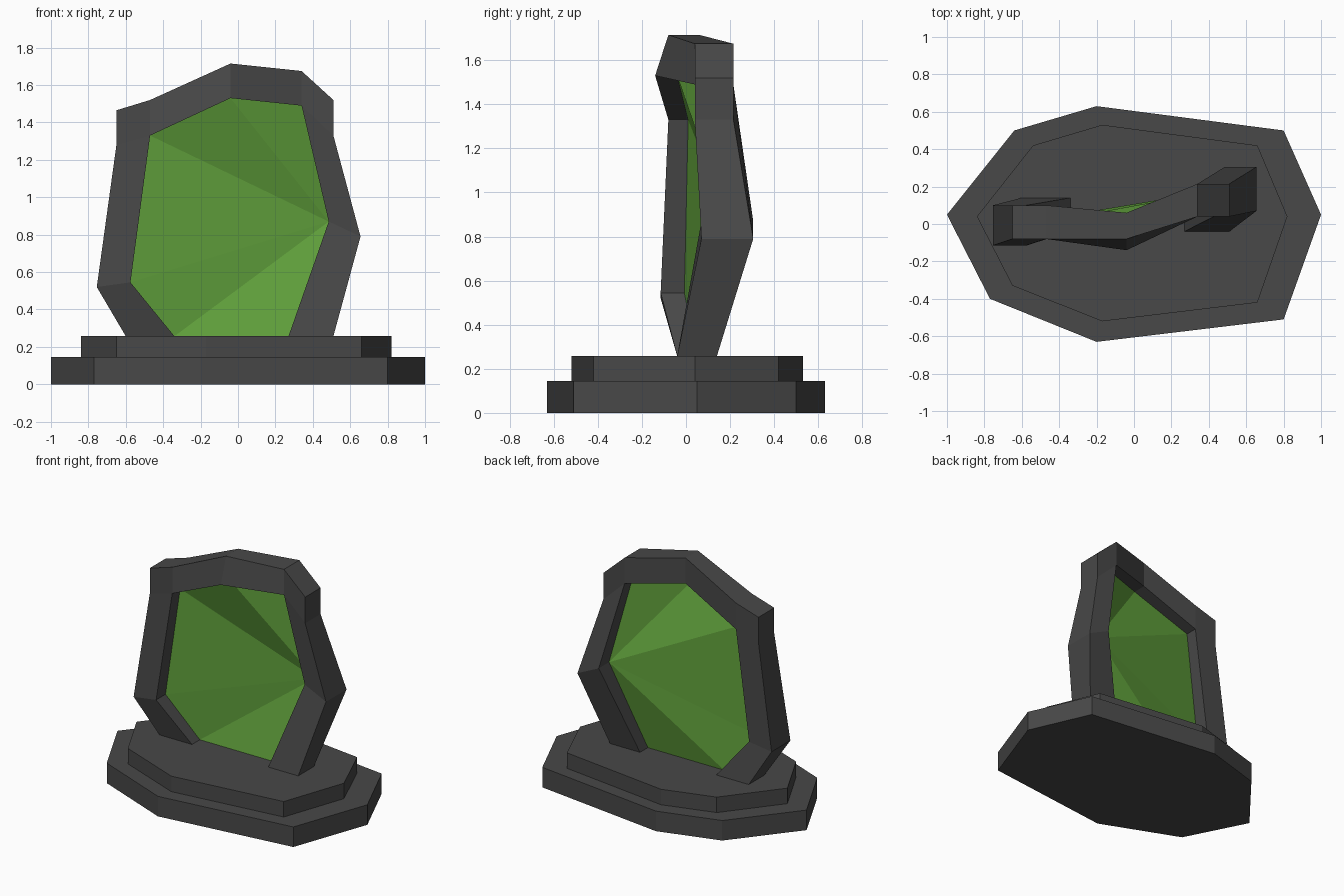
import bpy, bmesh

if "Cube" in bpy.data.objects:
    bpy.data.objects.remove(bpy.data.objects["Cube"])


def material(name, color):
    m = bpy.data.materials.new(name)
    m.diffuse_color = (*color, 1)
    m.use_nodes = True
    m.node_tree.nodes["Principled BSDF"].inputs["Base Color"].default_value = m.diffuse_color
    return m


def finish(name, bm, mat, weld=True):
    if weld:
        bmesh.ops.remove_doubles(bm, verts=bm.verts, dist=1e-4)
        bmesh.ops.recalc_face_normals(bm, faces=bm.faces)
    mesh = bpy.data.meshes.new(name)
    bm.to_mesh(mesh)
    bm.free()
    mesh.materials.append(mat)
    obj = bpy.data.objects.new(name, mesh)
    bpy.context.collection.objects.link(obj)


def slab(name, outline, z0, z1, mat):
    bm = bmesh.new()
    face = bm.faces.new([bm.verts.new((x, y, z0)) for x, y in outline])
    ext = bmesh.ops.extrude_face_region(bm, geom=[face], use_keep_orig=True)
    for v in ext["geom"]:
        if isinstance(v, bmesh.types.BMVert):
            v.co.z = z1
    finish(name, bm, mat)


stone = material("dark_stone", (0.065, 0.065, 0.065))
green = material("green_pane", (0.12, 0.36, 0.045))

# Stepped base
slab("base_lower_step", [(-1, .05), (-.77, -.4), (-.2, -.63), (.8, -.51),
     (1, .05), (.8, .5), (-.64, .5), (-.2, .63)][:6] + [(-.2, .63), (-.64, .5)],
     0, .145, stone)
slab("base_upper_step", [(-.84, .04), (-.65, -.33), (-.17, -.52), (.66, -.42),
     (.82, .04), (.66, .42), (-.17, .53), (-.54, .42)], .145, .257, stone)

# Frame sections: outer (x, z), inner (x, z), outer front y, inner front y, back y
sections = [
    ((-.60, .257), (-.34, .257), -.04, -.04, .14),
    ((-.755, .52), (-.575, .545), -.115, -.115, .10),
    ((-.65, 1.28), (-.47, 1.33), -.08, -.08, .10),
    ((-.65, 1.465), (-.47, 1.33), -.08, -.08, .10),
    ((-.47, 1.52), (-.47, 1.33), -.08, -.08, .10),
    ((-.04, 1.715), (-.04, 1.53), -.08, -.14, .06),
    ((.34, 1.675), (.34, 1.49), .04, .04, .215),
    ((.51, 1.52), (.34, 1.49), .04, .04, .215),
    ((.51, 1.33), (.34, 1.49), .04, .04, .215),
    ((.655, .79), (.485, .87), .07, .07, .305),
    ((.51, .257), (.27, .257), -.04, -.04, .14),
]
bm = bmesh.new()
rings = [[bm.verts.new(p) for p in (
    (o[0], fo, o[1]), (i[0], fi, i[1]), (i[0], b, i[1]), (o[0], b, o[1]))]
    for o, i, fo, fi, b in sections]
for a, b in zip(rings, rings[1:]):
    for k in range(4):
        n = (k + 1) % 4
        bm.faces.new((a[k], a[n], b[n], b[k]))
bm.faces.new(rings[0])
bm.faces.new(rings[-1])
finish("portal_frame", bm, stone)

# Faceted pane, fanned from the right-hand corner of the opening
inner = [sections[k] for k in (9, 6, 5, 4, 1, 0, 10)]
bm = bmesh.new()
vs = [bm.verts.new((i[0], (fi + b) / 2, i[1])) for o, i, fo, fi, b in inner]
for a, b in zip(vs[1:], vs[2:]):
    bm.faces.new((vs[0], b, a)).normal_flip()
bm.normal_update()
for f in bm.faces:
    if f.normal.y > 0:
        f.normal_flip()
finish("portal_pane", bm, green, weld=False)
